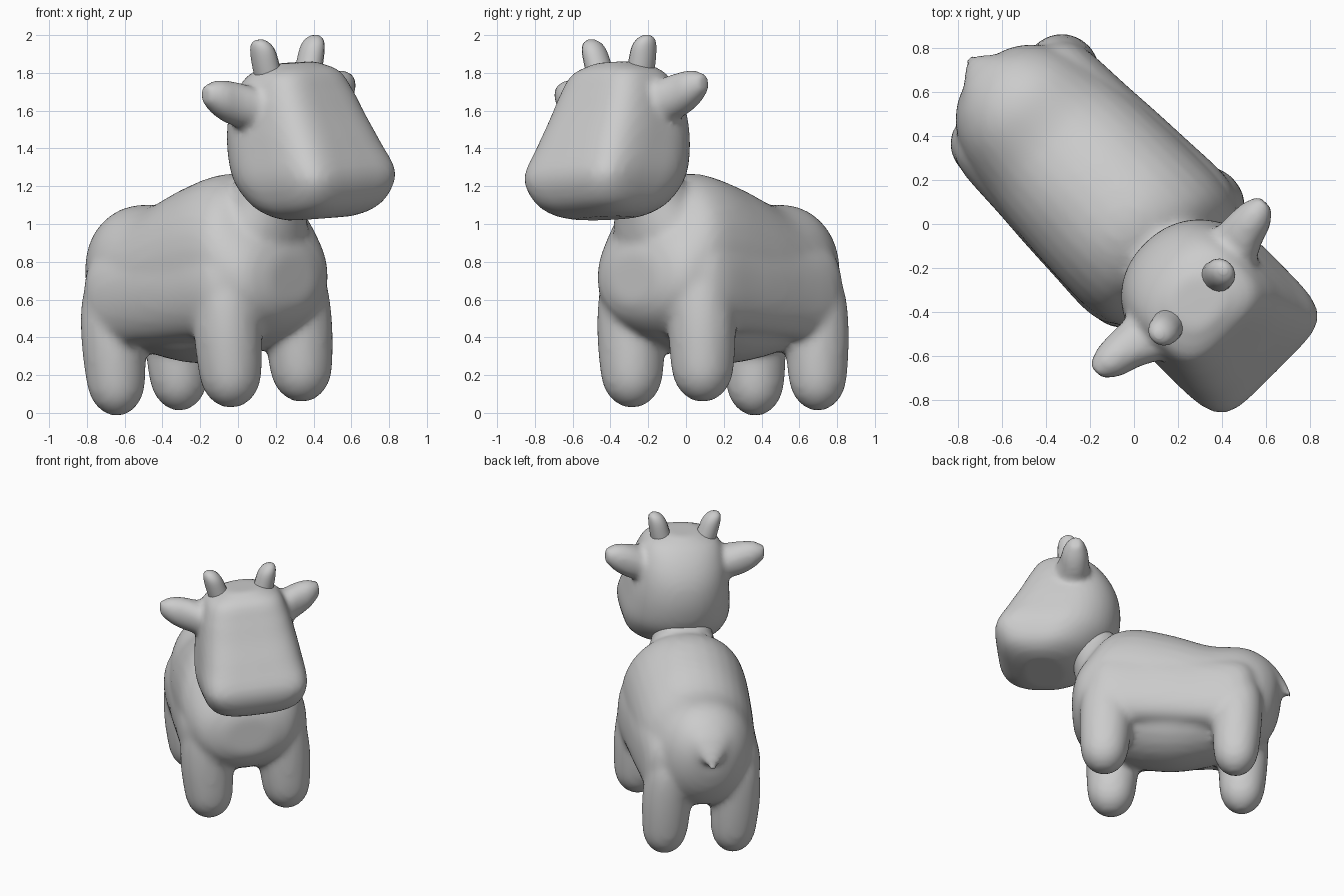
import bpy, bmesh, math
from mathutils import Vector, Matrix

# Local frame: +X = animal's forward, +Y = its left, Z up. POSE turns and leans it.
POSE = (Matrix.Translation((0.031, 0.031, 0.05))
        @ Matrix.Rotation(math.radians(-45), 4, 'Z')
        @ Matrix.Rotation(0.058, 4, 'X')
        @ Matrix.Rotation(-0.034, 4, 'Y'))
AXES = {'yz': (Vector((0, 1, 0)), Vector((0, 0, 1))),
        'xy': (Vector((1, 0, 0)), Vector((0, 1, 0))),
        'xz': (Vector((1, 0, 0)), Vector((0, 0, 1)))}


def spline(rows, steps=4):
    """Catmull-Rom interpolation of ring parameters."""
    out = []
    last = len(rows) - 1
    for i in range(last):
        p = [rows[max(0, min(last, i + k))] for k in (-1, 0, 1, 2)]
        for s in range(steps):
            t = s / steps
            out.append([0.5 * (2 * b + (c - a) * t + (2 * a - 5 * b + 4 * c - d) * t * t
                               + (3 * b - a - 3 * c + d) * t ** 3)
                        for a, b, c, d in zip(*p)])
    out.append(list(rows[-1]))
    return out


def loft(bm, rows, plane, sides=32):
    """rows: x, y, z, front radius, back radius, side radius, front exponent."""
    A, B = AXES[plane]
    rings = []
    for x, y, z, af, ab, b, n in spline(rows):
        ring = []
        for k in range(sides):
            t = 2 * math.pi * k / sides
            ct, st = math.cos(t), math.sin(t)
            e = 2 / n if ct > 0 else 2 / 2.1
            ca = math.copysign(abs(ct) ** e, ct) * (af if ct > 0 else ab)
            sb = math.copysign(abs(st) ** e, st) * b
            ring.append(bm.verts.new(Vector((x, y, z)) + A * ca + B * sb))
        rings.append(ring)
    faces = [bm.faces.new(rings[0]), bm.faces.new(rings[-1])]
    for r, q in zip(rings, rings[1:]):
        for k in range(sides):
            j = (k + 1) % sides
            faces.append(bm.faces.new((r[k], r[j], q[j], q[k])))
    bmesh.ops.recalc_face_normals(bm, faces=faces)


def tube(bm, rows, plane, n=2.1, sides=32):
    """rows: x, y, z, radius a, radius b."""
    loft(bm, [(x, y, z, a, a, b, n) for x, y, z, a, b in rows], plane, sides)


def finish(bm, name, voxel=None, smooth=0):
    me = bpy.data.meshes.new(name)
    bm.to_mesh(me)
    bm.free()
    me.polygons.foreach_set('use_smooth', [True] * len(me.polygons))
    ob = bpy.data.objects.new(name, me)
    bpy.context.collection.objects.link(ob)
    ob.matrix_world = POSE
    if voxel:
        m = ob.modifiers.new('fuse', 'REMESH')
        m.mode = 'VOXEL'
        m.voxel_size = voxel
        m.use_smooth_shade = True
        s = ob.modifiers.new('blend', 'SMOOTH')
        s.factor = 0.5
        s.iterations = smooth
    return ob


# Body: torso rings given as x, bottom, top, half width
bm = bmesh.new()
torso = [(-0.965, 0.66, 0.86, 0.09), (-0.93, 0.52, 0.94, 0.18), (-0.85, 0.40, 1.02, 0.27),
         (-0.72, 0.33, 1.075, 0.335), (-0.50, 0.26, 1.08, 0.385), (-0.25, 0.22, 1.165, 0.41),
         (0.0, 0.25, 1.22, 0.42), (0.18, 0.31, 1.17, 0.415), (0.31, 0.37, 1.00, 0.37),
         (0.39, 0.44, 0.88, 0.29), (0.43, 0.52, 0.78, 0.16)]
tube(bm, [(x, 0, (b + t) / 2, w, (t - b) / 2) for x, b, t, w in torso], 'yz')

# Neck
tube(bm, [(0.13, 0, 0.60, 0.22, 0.30), (0.185, 0, 0.88, 0.24, 0.28),
          (0.25, 0, 1.06, 0.21, 0.22), (0.34, 0, 1.22, 0.18, 0.18)], 'xy')

# Flanks joining the tops of the front and rear legs
for s in (-1, 1):
    tube(bm, [(-0.84, s * 0.20, 0.60, 0.08, 0.15), (-0.74, s * 0.235, 0.59, 0.15, 0.25),
              (-0.45, s * 0.265, 0.60, 0.145, 0.25), (-0.10, s * 0.28, 0.61, 0.15, 0.25),
              (0.19, s * 0.27, 0.62, 0.165, 0.26), (0.32, s * 0.245, 0.63, 0.11, 0.18)],
         'yz', 2.4)

# Legs
for s in (-1, 1):
    for x, y, r, lift in ((0.18, 0.265, 0.17, 0.014), (-0.71, 0.235, 0.16, 0.0)):
        leg = ((-0.026, 0.20), (0.0, 0.50), (0.06, 0.80), (0.16, 0.96),
               (0.38, 1.04), (0.58, 1.0), (0.72, 0.7))
        tube(bm, [(x, s * (y if z < 0.5 else y - 0.01), z + lift, r * k, r * k)
                  for z, k in leg], 'xy')

# Tail: wide ridge ending in a small point
tube(bm, [(-0.82, 0, 0.86, 0.22, 0.16), (-0.91, 0, 0.86, 0.155, 0.11),
          (-0.97, 0, 0.83, 0.09, 0.065), (-1.01, 0, 0.79, 0.05, 0.04),
          (-1.035, 0, 0.755, 0.025, 0.02)], 'yz')
finish(bm, 'body', 0.022, 10)

# Head: z, back, widest, front, half width, front squareness
bm = bmesh.new()
head = [(0.96, 0.50, 0.64, 0.78, 0.18, 2.6), (0.985, 0.41, 0.64, 0.86, 0.26, 3.2),
        (1.05, 0.295, 0.60, 0.935, 0.325, 4.2), (1.18, 0.185, 0.54, 0.97, 0.36, 5.5),
        (1.34, 0.145, 0.48, 0.905, 0.345, 4.5), (1.50, 0.155, 0.45, 0.825, 0.32, 4.0),
        (1.63, 0.21, 0.45, 0.765, 0.29, 3.8), (1.735, 0.30, 0.48, 0.71, 0.24, 3.3),
        (1.79, 0.40, 0.51, 0.62, 0.12, 2.4)]
loft(bm, [(c, 0.01, z, f - c, c - b, w, n) for z, b, c, f, w, n in head], 'xy', 48)

# Ears
for s in (-1, 1):
    tube(bm, [(0.47, s * 0.16, 1.55, 0.15, 0.10), (0.455, s * 0.29, 1.575, 0.125, 0.115),
              (0.43, s * 0.39, 1.605, 0.10, 0.115), (0.42, s * 0.48, 1.635, 0.08, 0.09),
              (0.41, s * 0.545, 1.655, 0.04, 0.045)], 'xz')
finish(bm, 'head', 0.02, 7)

# Horns
for s, side in ((-1, 'right'), (1, 'left')):
    bm = bmesh.new()
    tube(bm, [(0.49, s * 0.125, 1.66, 0.075, 0.075), (0.495, s * 0.16, 1.77, 0.075, 0.07),
              (0.50, s * 0.185, 1.86, 0.07, 0.062), (0.50, s * 0.20, 1.905, 0.05, 0.045),
              (0.50, s * 0.207, 1.925, 0.018, 0.018)], 'xy', 2.0, 16)
    finish(bm, side + '_horn')
